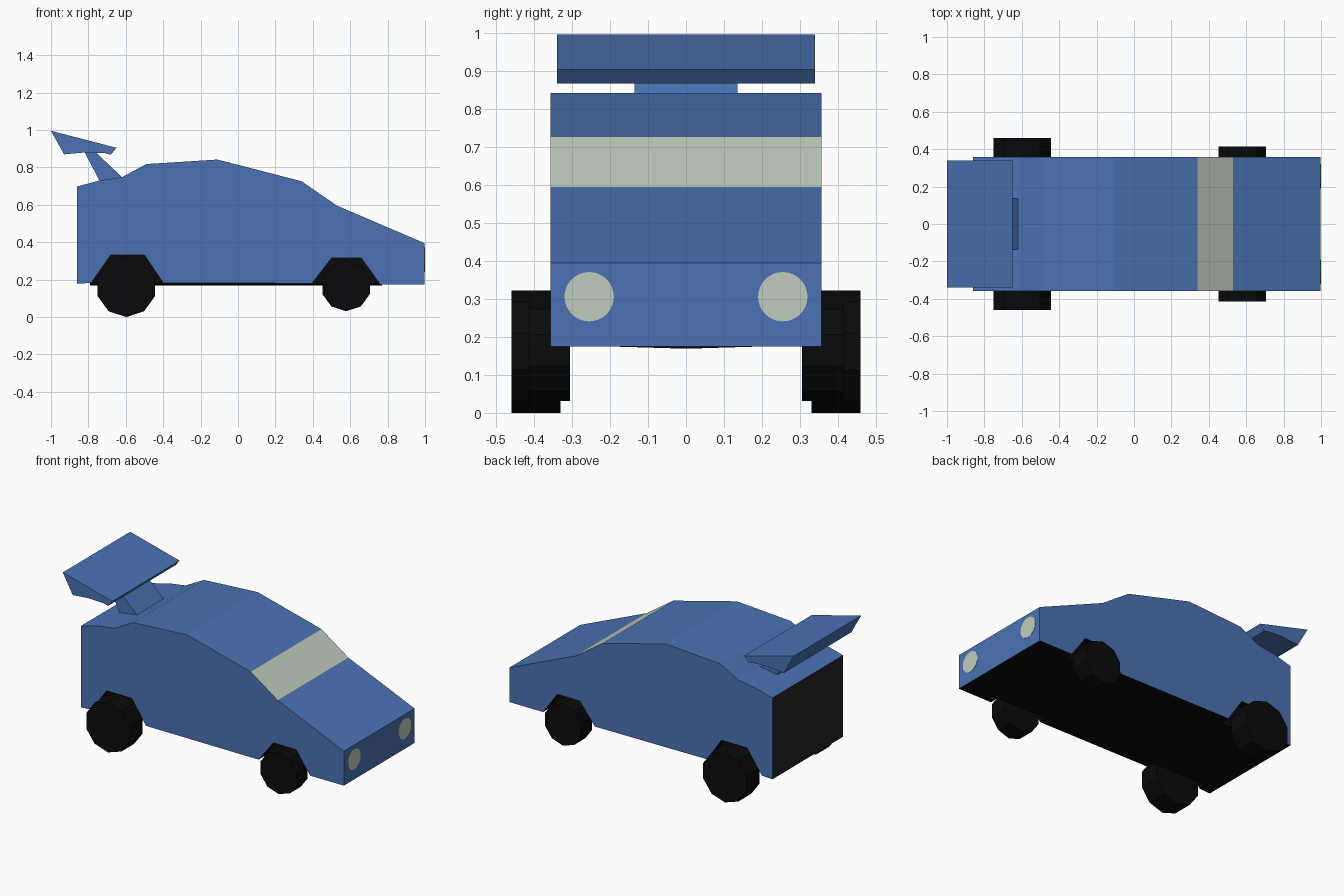
import bpy, bmesh, math

if "Cube" in bpy.data.objects:
    bpy.data.objects.remove(bpy.data.objects["Cube"])


def material(name, rgb):
    m = bpy.data.materials.new(name)
    m.diffuse_color = (*rgb, 1)
    m.use_nodes = True
    m.node_tree.nodes["Principled BSDF"].inputs["Base Color"].default_value = m.diffuse_color
    return m


BLUE = material("blue paint", (0.069, 0.171, 0.456))
GLASS = material("pale glass", (0.53, 0.61, 0.51))
BLACK = material("black rubber", (0.003, 0.003, 0.003))
GREY = material("charcoal rear panel", (0.017, 0.019, 0.016))


def prism(name, pts, lo, hi, mats, axis="Y", side_mats=None):
    """Extrude a closed profile along an axis; side_mats maps edge number to slot."""
    bm = bmesh.new()

    def place(p, d):
        return (p[0], d, p[1]) if axis == "Y" else (d, p[0], p[1])

    a = [bm.verts.new(place(p, lo)) for p in pts]
    b = [bm.verts.new(place(p, hi)) for p in pts]
    bm.faces.new(a)
    bm.faces.new(b[::-1])
    n = len(pts)
    for i in range(n):
        j = (i + 1) % n
        f = bm.faces.new((a[i], b[i], b[j], a[j]))
        f.material_index = (side_mats or {}).get(i, 0)
    bmesh.ops.recalc_face_normals(bm, faces=bm.faces)
    me = bpy.data.meshes.new(name)
    bm.to_mesh(me)
    bm.free()
    for m in mats:
        me.materials.append(m)
    ob = bpy.data.objects.new(name, me)
    bpy.context.collection.objects.link(ob)
    return ob


def ring(cu, cv, r, n, start=-math.pi / 2):
    return [(cu + r * math.cos(start + math.tau * i / n),
             cv + r * math.sin(start + math.tau * i / n)) for i in range(n)]


# Body shell: side profile with wheel arches, starting at the rear bottom corner
profile = [(-0.86, 0.178), (-0.86, 0.698), (-0.74, 0.73), (-0.62, 0.748),
           (-0.49, 0.818), (-0.11, 0.842), (0.34, 0.726), (0.53, 0.595),
           (0.998, 0.395), (0.998, 0.175),
           (0.76, 0.175), (0.66, 0.315), (0.50, 0.315), (0.395, 0.18),
           (-0.40, 0.183), (-0.50, 0.332), (-0.68, 0.332), (-0.785, 0.183)]
slots = {0: 3, 6: 1}                              # rear panel, windscreen
slots.update({i: 2 for i in range(9, 18)})        # underside and arches
prism("body", profile, -0.357, 0.357, [BLUE, GLASS, BLACK, GREY], side_mats=slots)

# Underbody closing the inner side of the wheel arches
belly = [(-0.3, 0.34), (-0.3, 0.178), (-0.2, 0.175), (0, 0.169),
         (0.2, 0.175), (0.3, 0.178), (0.3, 0.34)]
prism("underbody", belly, -0.79, 0.77, [BLACK], axis="X")

# Rear wing and its support
wing = [(-1.0, 0.996), (-0.65, 0.905), (-0.68, 0.868), (-0.71, 0.876),
        (-0.82, 0.88), (-0.93, 0.87)]
prism("rear_wing", wing, -0.34, 0.34, [BLUE])
strut = [(-0.825, 0.89), (-0.77, 0.89), (-0.62, 0.748), (-0.74, 0.728)]
prism("wing_support", strut, -0.135, 0.135, [BLUE])

# Wheels and headlights on both sides
for side, s in (("right", -1), ("left", 1)):
    for name, x, z, r, outer in (("rear_wheel", -0.597, 0.161, 0.161, 0.46),
                                 ("front_wheel", 0.578, 0.165, 0.134, 0.415)):
        prism(f"{name}_{side}", ring(x, z, r, 10), s * 0.33 if outer > 0.44 else s * 0.305,
              s * outer, [BLACK])
    prism(f"headlight_{side}", ring(s * 0.255, 0.306, 0.065, 32), 0.994, 1.0,
          [GLASS], axis="X")
